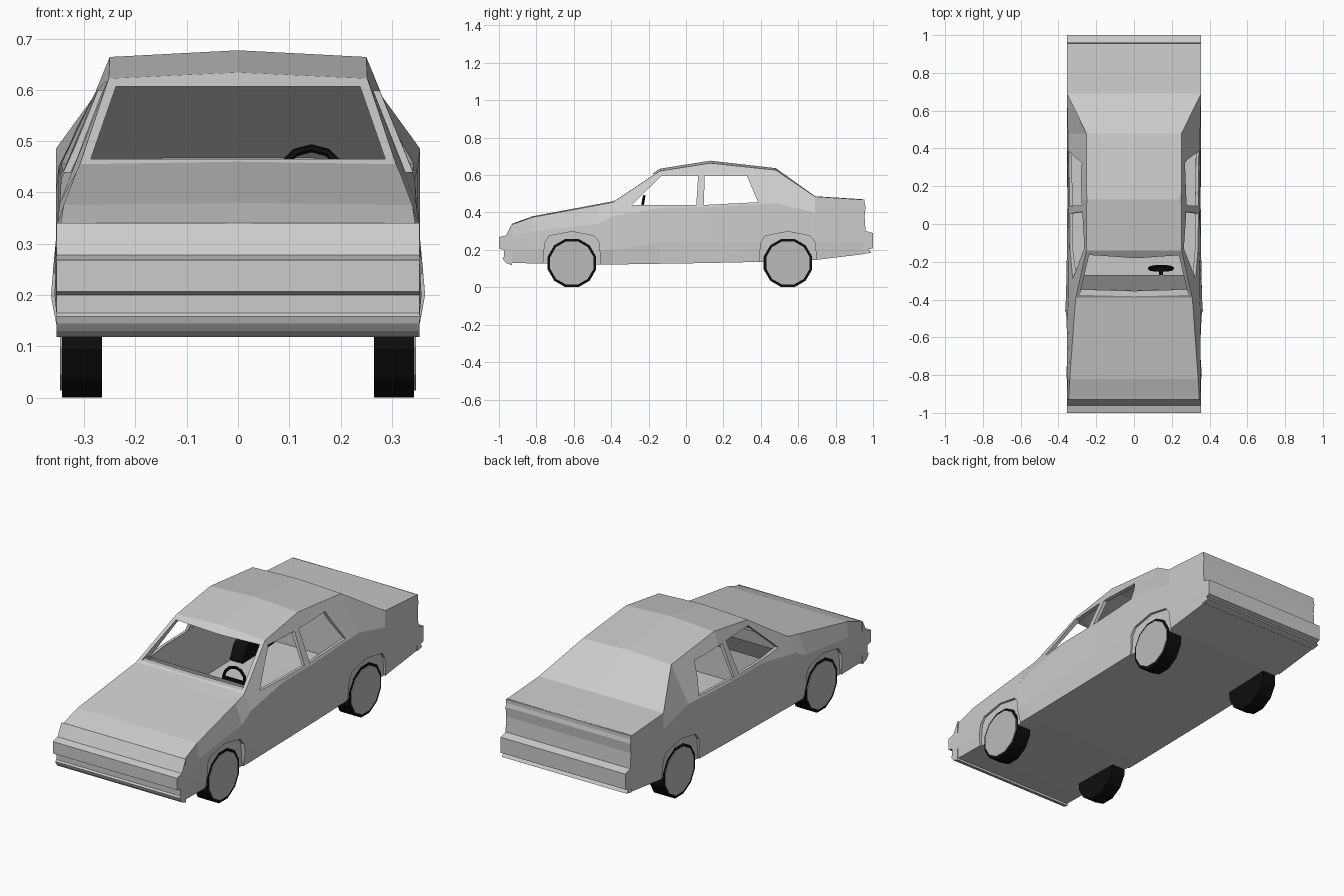
import bpy
import bmesh
from math import pi, radians
from mathutils import Matrix

if "Cube" in bpy.data.objects:
    bpy.data.objects.remove(bpy.data.objects["Cube"], do_unlink=True)


def make_material(name, value):
    material = bpy.data.materials.new(name)
    material.use_nodes = True
    color = (value, value, value, 1)
    material.diffuse_color = color
    material.node_tree.nodes["Principled BSDF"].inputs["Base Color"].default_value = color
    return material


body_grey = make_material("body grey", 0.6)
hub_grey = make_material("hub grey", 0.5)
dash_grey = make_material("dashboard grey", 0.22)
rubber_black = make_material("rubber black", 0.004)


def finish(bm, name, material):
    bmesh.ops.recalc_face_normals(bm, faces=bm.faces)
    mesh = bpy.data.meshes.new(name)
    bm.to_mesh(mesh)
    bm.free()
    mesh.materials.append(material)
    obj = bpy.data.objects.new(name, mesh)
    bpy.context.collection.objects.link(obj)
    return obj


def bridge(rings, name, material):
    """Closed solid skinned through rings with equal point counts."""
    bm = bmesh.new()
    loops = [[bm.verts.new(p) for p in ring] for ring in rings]
    count = len(loops[0])
    for a, b in zip(loops, loops[1:]):
        for i in range(count):
            j = (i + 1) % count
            bm.faces.new((a[i], a[j], b[j], b[i]))
    bm.faces.new(loops[0])
    bm.faces.new(loops[-1])
    return finish(bm, name, material)


def across(profile, x0, x1, name, material=body_grey):
    """Extrude a (y, z) profile from x0 to x1."""
    return bridge([[(x, y, z) for y, z in profile] for x in (x0, x1)], name, material)


def cylinder(x0, x1, radius, y, z, name, material, sides=12):
    bm = bmesh.new()
    bmesh.ops.create_cone(bm, cap_ends=True, segments=sides, radius1=radius,
                          radius2=radius, depth=x1 - x0)
    turn = Matrix.Rotation(pi / 2, 4, "Y") @ Matrix.Rotation(pi / sides, 4, "Z")
    bm.transform(Matrix.Translation(((x0 + x1) / 2, y, z)) @ turn)
    return finish(bm, name, material)


def cut(target, cutter):
    cutter.hide_render = True
    mod = target.modifiers.new("cut", "BOOLEAN")
    mod.operation = "DIFFERENCE"
    mod.solver = "EXACT"
    mod.object = cutter
    bpy.context.view_layer.objects.active = target
    bpy.ops.object.modifier_apply(modifier=mod.name)
    bpy.data.objects.remove(cutter, do_unlink=True)


# Body cross-sections: y, floor z, waist x z, belt x z, upper edge x z, centre z
sections = [
    (-0.93, 0.13, 0.355, 0.2, 0.354, 0.27, 0.346, 0.336, 0.34),
    (-0.82, 0.128, 0.356, 0.2, 0.352, 0.3, 0.34, 0.375, 0.38),
    (-0.47, 0.122, 0.365, 0.2, 0.352, 0.34, 0.315, 0.44, 0.445),
    (-0.39, 0.122, 0.36, 0.2, 0.347, 0.38, 0.308, 0.455, 0.46),
    (-0.14, 0.126, 0.355, 0.24, 0.345, 0.425, 0.252, 0.622, 0.634),
    (0.13, 0.13, 0.353, 0.24, 0.346, 0.43, 0.25, 0.664, 0.677),
    (0.48, 0.138, 0.355, 0.24, 0.35, 0.45, 0.252, 0.627, 0.637),
    (0.69, 0.146, 0.355, 0.24, 0.355, 0.4, 0.355, 0.485, 0.487),
    (0.955, 0.178, 0.355, 0.24, 0.355, 0.38, 0.355, 0.468, 0.47),
]


def ring(section, wall=0.0):
    y, floor, mx, mz, bx, bz, ex, ez, top = section
    half = [(0.35, floor + wall), (mx, mz), (bx, bz), (ex, ez - wall * 1.3)]
    half = [(x - wall, y, z) for x, z in half]
    mirrored = [(-x, py, z) for x, py, z in reversed(half)]
    return [(0, y, floor + wall)] + half + [(0, y, top - wall * 1.3)] + mirrored


body = bridge([ring(s) for s in sections], "body_shell", body_grey)

# Hollow cabin
cut(body, bridge([ring(s, 0.015) for s in sections[3:8]], "cabin_cutter", body_grey))

# Windscreen opening
screen = [(-0.287, 0.465), (0.287, 0.465), (0.238, 0.606), (-0.238, 0.606)]
cut(body, bridge([[(x, y, z) for x, z in screen] for y in (-0.5, -0.1)],
                 "screen_cutter", body_grey))

# Side window openings, through both sides
front_window = [(-0.29, 0.44), (0.055, 0.44), (0.065, 0.598), (-0.13, 0.598)]
rear_window = [(0.095, 0.44), (0.385, 0.455), (0.325, 0.598), (0.1, 0.598)]
for window in (front_window, rear_window):
    cut(body, across(window, -0.5, 0.5, "window_cutter"))

# Wheel arches and wheels
axles = {"front": -0.61, "rear": 0.545}
arch = [(-0.16, 0.05), (-0.145, 0.24), (-0.12, 0.275), (0, 0.298),
        (0.12, 0.275), (0.145, 0.24), (0.16, 0.05)]
for end, axle in axles.items():
    for side, sign in (("left", 1), ("right", -1)):
        profile = [(axle + y, z) for y, z in arch]
        cut(body, across(profile, *sorted((sign * 0.342, sign * 0.5)), "arch_cutter"))
        tyre = sorted((sign * 0.265, sign * 0.343))
        cylinder(*tyre, 0.134, axle, 0.13, f"{end}_{side}_tyre", rubber_black)
        hub = sorted((sign * 0.33, sign * 0.347))
        cylinder(*hub, 0.12, axle, 0.13, f"{end}_{side}_hub", hub_grey)

# Nose with bumper
nose = [(-0.93, 0.34), (-0.962, 0.278), (-1, 0.268), (-1, 0.207), (-0.972, 0.2),
        (-0.972, 0.165), (-0.98, 0.158), (-0.975, 0.145), (-0.962, 0.13),
        (-0.93, 0.118)]
across(nose, -0.354, 0.354, "nose_bumper")

# Tail with bumper
tail = [(0.95, 0.47), (0.96, 0.43), (0.955, 0.38), (0.96, 0.302), (1, 0.29),
        (1, 0.21), (0.978, 0.203), (0.99, 0.185), (0.95, 0.178)]
across(tail, -0.355, 0.355, "tail_bumper")

# Dashboard
dash = [(-0.37, 0.44), (-0.27, 0.435), (-0.28, 0.36), (-0.37, 0.34)]
across(dash, -0.3, 0.3, "dashboard", dash_grey)

# Steering wheel and column
bpy.ops.mesh.primitive_torus_add(major_segments=12, minor_segments=6,
                                 major_radius=0.062, minor_radius=0.008,
                                 location=(0.143, -0.235, 0.425),
                                 rotation=(radians(80), 0, 0))
wheel = bpy.context.object
wheel.name = "steering_wheel"
wheel.data.materials.append(rubber_black)
column = [(-0.3, 0.4), (-0.235, 0.415), (-0.235, 0.435), (-0.3, 0.42)]
across(column, 0.133, 0.153, "steering_column", rubber_black)
across([(-0.243, 0.418), (-0.23, 0.418), (-0.23, 0.432), (-0.243, 0.432)],
       0.085, 0.2, "steering_spokes", rubber_black)
